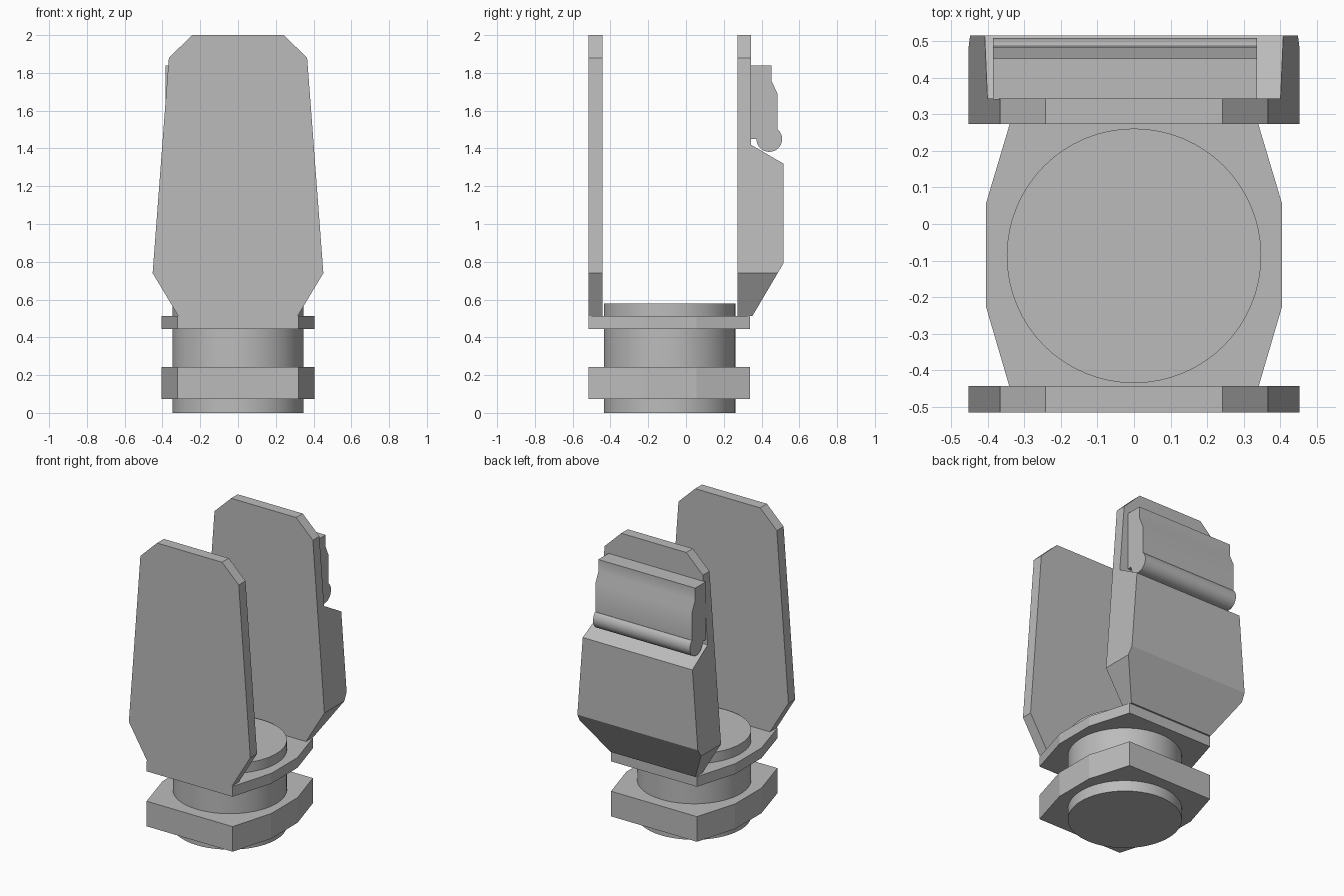
import bpy, bmesh, math
from mathutils import Vector

cube = bpy.data.objects.get("Cube")
if cube:
    bpy.data.objects.remove(cube, do_unlink=True)

grey = bpy.data.materials.new("plain_grey")
grey.use_nodes = True
colour = (0.5, 0.5, 0.5, 1)
grey.diffuse_color = colour
grey.node_tree.nodes["Principled BSDF"].inputs["Base Color"].default_value = colour


def prism(name, outline, axis, start, end):
    """Extrude a closed 2D outline along x, y or z."""
    place = {"x": lambda a, b, d: (d, a, b),
             "y": lambda a, b, d: (a, d, b),
             "z": lambda a, b, d: (a, b, d)}[axis]
    bm = bmesh.new()
    face = bm.faces.new([bm.verts.new(place(a, b, start)) for a, b in outline])
    side = bmesh.ops.extrude_face_region(bm, geom=[face])["geom"]
    verts = [v for v in side if isinstance(v, bmesh.types.BMVert)]
    bmesh.ops.translate(bm, verts=verts, vec=Vector(place(0, 0, end - start)))
    bmesh.ops.recalc_face_normals(bm, faces=bm.faces)
    mesh = bpy.data.meshes.new(name)
    bm.to_mesh(mesh)
    bm.free()
    obj = bpy.data.objects.new(name, mesh)
    bpy.context.collection.objects.link(obj)
    mesh.materials.append(grey)
    return obj


def mirrored(half):
    return half + [(-x, v) for x, v in reversed(half)]


def arc(cy, cz, r, a0, a1, n):
    angles = [math.radians(a0 + (a1 - a0) * i / n) for i in range(n + 1)]
    return [(cy + r * math.cos(a), cz + r * math.sin(a)) for a in angles]


def smooth(obj):
    bpy.ops.object.select_all(action="DESELECT")
    obj.select_set(True)
    bpy.context.view_layer.objects.active = obj
    bpy.ops.object.shade_smooth_by_angle(angle=math.radians(25))


# Round stem
bpy.ops.mesh.primitive_cylinder_add(vertices=64, radius=0.348, depth=0.578,
                                    location=(0, -0.087, 0.289))
stem = bpy.context.object
stem.name = "stem"
stem.data.materials.append(grey)
smooth(stem)

# Flanges around the stem
flange = mirrored([(0.32, -0.515), (0.405, -0.225), (0.405, 0.055), (0.32, 0.34)])
prism("lower_flange", flange, "z", 0.073, 0.242)
prism("upper_flange", flange, "z", 0.443, 0.512)

# Upright plates
plate = mirrored([(0.315, 0.512), (0.452, 0.74), (0.366, 1.88), (0.242, 2)])
prism("front_plate", plate, "y", -0.515, -0.443)
back = prism("back_plate", plate, "y", 0.273, 0.6)

# Thick lower part of the back plate, cut to its side profile
profile = [(0.2, 0.4), (0.285, 0.4), (0.515, 0.79), (0.515, 1.32),
           (0.343, 1.42), (0.343, 2.1), (0.2, 2.1)]
cutter = prism("back_profile_cutter", profile, "x", -0.6, 0.6)
cutter.hide_render = True
cut = back.modifiers.new("side_profile", "BOOLEAN")
cut.operation = "INTERSECT"
cut.solver = "EXACT"
cut.object = cutter
bpy.context.view_layer.objects.active = back
bpy.ops.object.modifier_apply(modifier=cut.name)
bpy.data.objects.remove(cutter, do_unlink=True)

# Clip with a rolled lower lip behind the back plate
clip = [(0.34, 1.84), (0.452, 1.84), (0.452, 1.76), (0.484, 1.69), (0.484, 1.5)]
clip += arc(0.441, 1.45, 0.068, 48, -180, 24) + [(0.34, 1.45)]
smooth(prism("clip", clip, "x", -0.385, 0.336))
